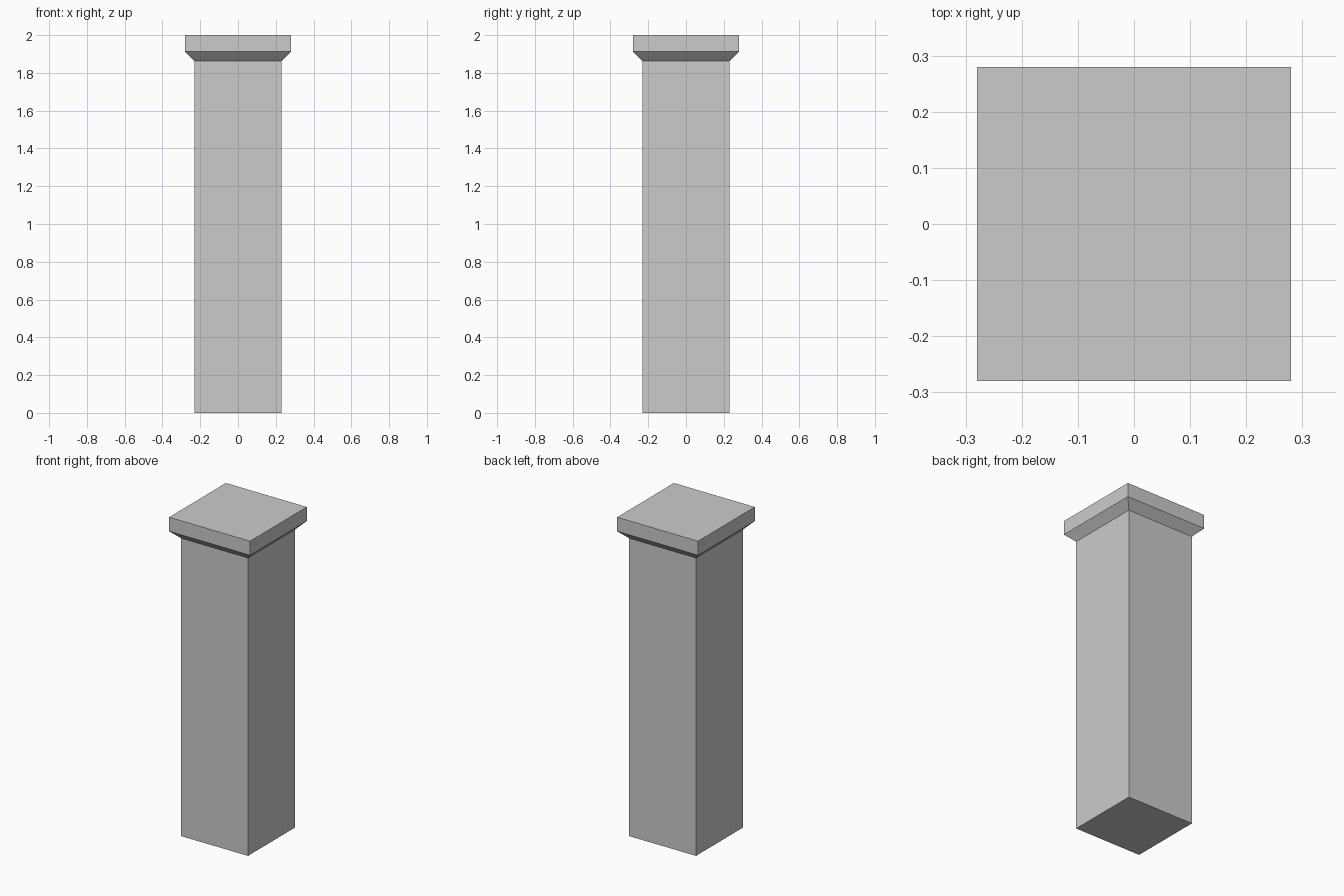
import bpy, bmesh

if "Cube" in bpy.data.objects:
    bpy.data.objects.remove(bpy.data.objects["Cube"])

# Square pillar profile: (half width, height) from base to top
PROFILE = [(0.231, 0.0), (0.231, 1.863), (0.28, 1.912), (0.28, 2.0)]


def square_loft(name, profile):
    """Stack square rings along z, bridge them and close both ends."""
    bm = bmesh.new()
    rings = [[bm.verts.new((sx * h, sy * h, z))
              for sx, sy in ((-1, -1), (1, -1), (1, 1), (-1, 1))]
             for h, z in profile]
    for low, high in zip(rings, rings[1:]):
        for i in range(4):
            j = (i + 1) % 4
            bm.faces.new((low[i], low[j], high[j], high[i]))
    bm.faces.new(rings[0][::-1])
    bm.faces.new(rings[-1])
    mesh = bpy.data.meshes.new(name)
    bm.to_mesh(mesh)
    bm.free()
    obj = bpy.data.objects.new(name, mesh)
    bpy.context.collection.objects.link(obj)
    return obj


# Shaft, flared neck and flat cap as one closed surface
square_loft("capped_pillar", PROFILE)
